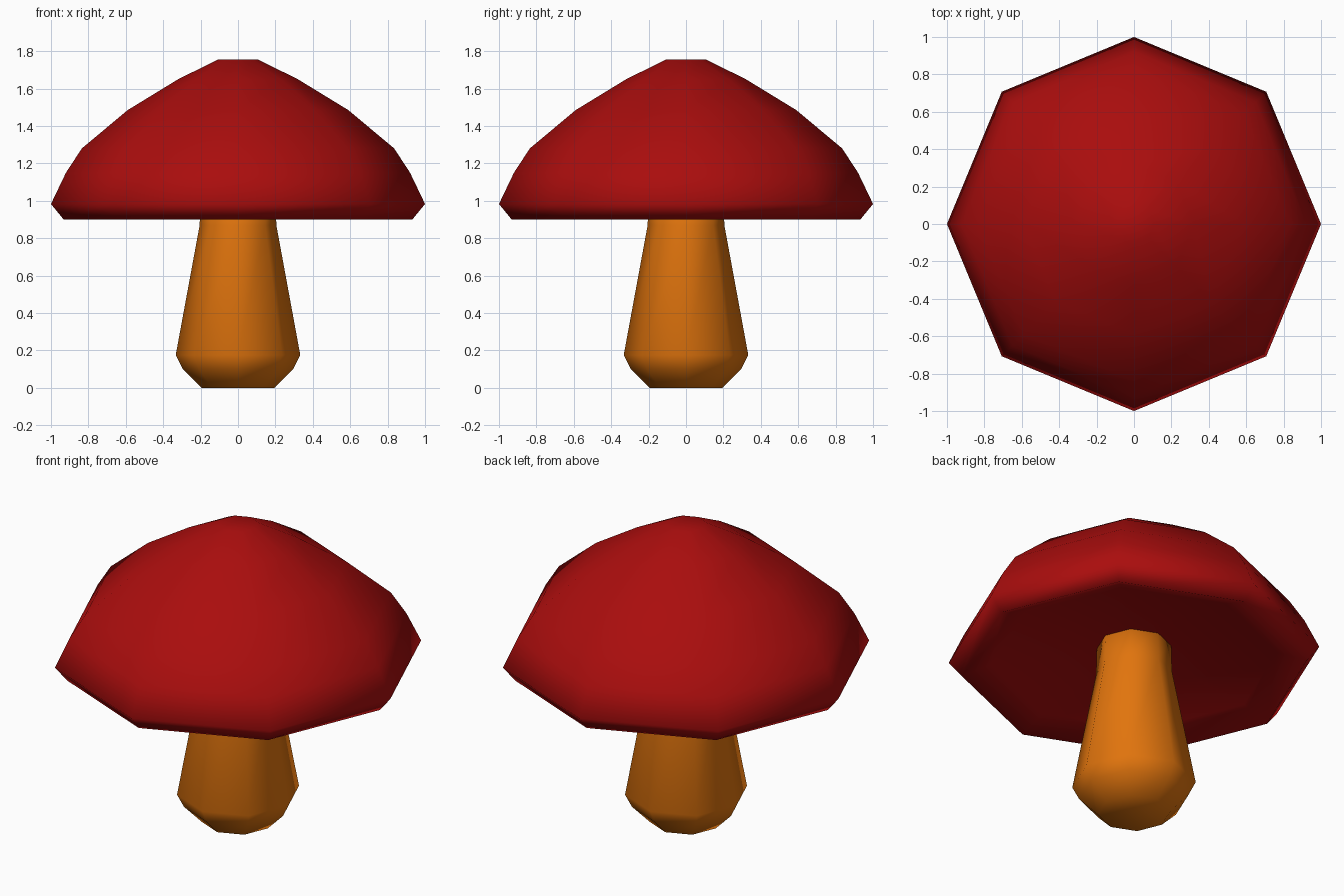
import bpy
import bmesh
from math import cos, sin, pi

cube = bpy.data.objects.get("Cube")
if cube:
    bpy.data.objects.remove(cube, do_unlink=True)

SIDES = 8


def material(name, colour):
    mat = bpy.data.materials.new(name)
    mat.use_nodes = True
    mat.diffuse_color = colour
    mat.node_tree.nodes["Principled BSDF"].inputs["Base Color"].default_value = colour
    return mat


def lathe(name, profile, mat):
    """Turn a (radius, height) profile into an eight-sided closed solid."""
    bm = bmesh.new()
    rings = [[bm.verts.new((r * cos(2 * pi * i / SIDES), r * sin(2 * pi * i / SIDES), z))
              for i in range(SIDES)] for r, z in profile]
    for low, high in zip(rings, rings[1:]):
        for i in range(SIDES):
            j = (i + 1) % SIDES
            bm.faces.new((low[i], low[j], high[j], high[i]))
    bm.faces.new(rings[0][::-1])
    bm.faces.new(rings[-1])
    bmesh.ops.recalc_face_normals(bm, faces=bm.faces)
    for face in bm.faces:
        face.smooth = True
    mesh = bpy.data.meshes.new(name)
    bm.to_mesh(mesh)
    bm.free()
    mesh.materials.append(mat)
    obj = bpy.data.objects.new(name, mesh)
    bpy.context.collection.objects.link(obj)
    return obj


red = material("cap red", (0.40, 0.004, 0.004, 1))
orange = material("stem orange", (0.75, 0.175, 0.004, 1))

# Stem: bulging foot, tapering up into the hollow of the cap
lathe("stem", [(0.195, 0), (0.295, 0.10), (0.333, 0.175),
               (0.205, 0.87), (0.2, 1.06)], orange)

# Cap: hollow underside, rim, then the dome
lathe("cap", [(0.15, 1.035), (0.77, 0.96), (0.932, 0.90), (1.0, 0.983),
              (0.92, 1.15), (0.835, 1.28), (0.59, 1.485),
              (0.32, 1.65), (0.108, 1.755)], red)
